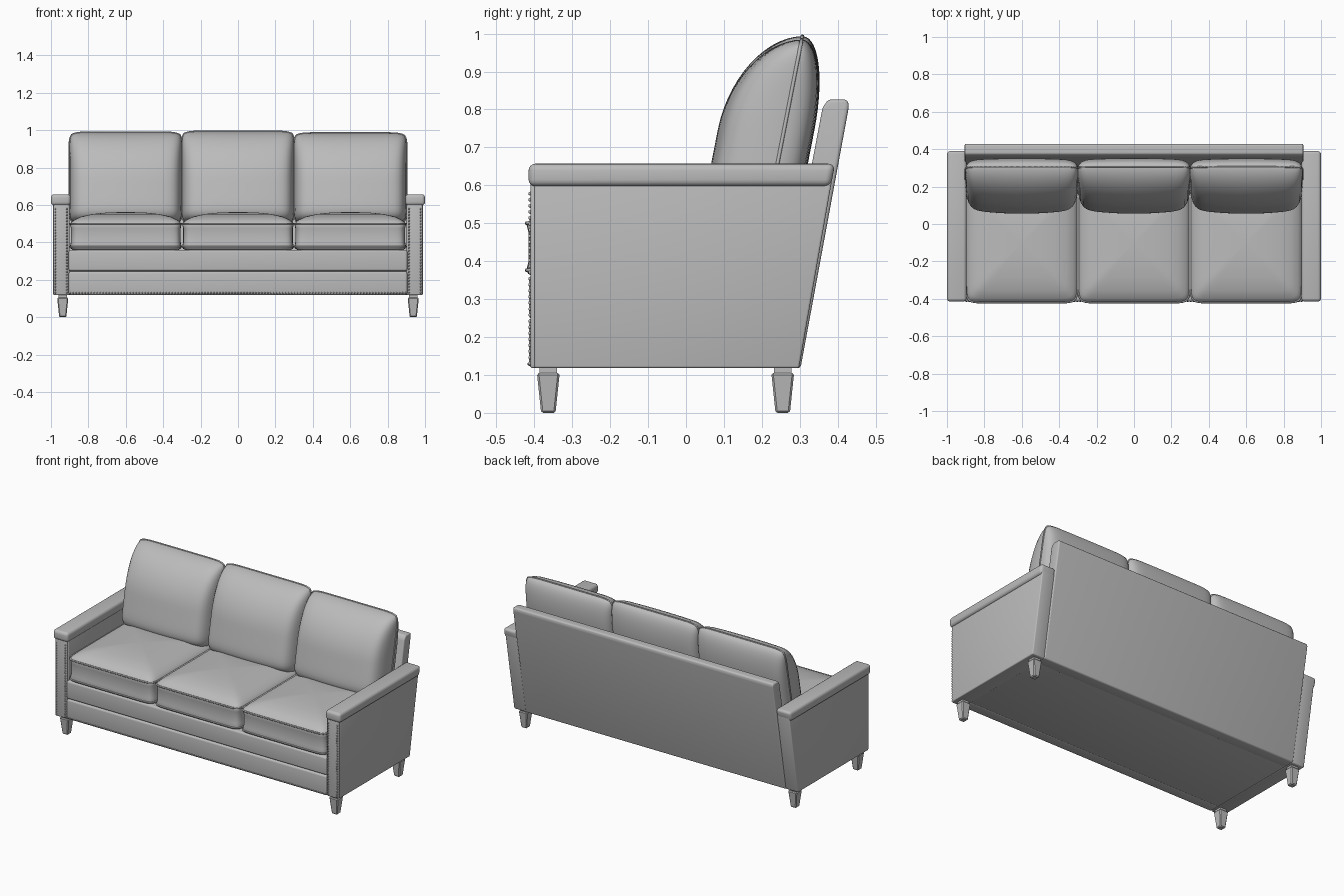
import bpy, bmesh, math
from mathutils import Vector, Matrix

if "Cube" in bpy.data.objects:
    bpy.data.objects.remove(bpy.data.objects["Cube"], do_unlink=True)

GREY = (0.5, 0.5, 0.5, 1)
fabric = bpy.data.materials.new("grey_upholstery")
fabric.use_nodes = True
fabric.diffuse_color = GREY
fabric.node_tree.nodes["Principled BSDF"].inputs["Base Color"].default_value = GREY


def finish(bm, name, angle=40):
    """Turn a bmesh into a smooth-shaded object."""
    bmesh.ops.recalc_face_normals(bm, faces=bm.faces)
    mesh = bpy.data.meshes.new(name)
    bm.to_mesh(mesh)
    bm.free()
    obj = bpy.data.objects.new(name, mesh)
    bpy.context.collection.objects.link(obj)
    mesh.materials.append(fabric)
    bpy.ops.object.select_all(action='DESELECT')
    obj.select_set(True)
    bpy.context.view_layer.objects.active = obj
    bpy.ops.object.shade_smooth_by_angle(angle=math.radians(angle))
    return obj


def prism(name, profile, x0, x1, bevel=0.008, segments=3):
    """Extrude a (y, z) profile along x and round its edges."""
    bm = bmesh.new()
    face = bm.faces.new([bm.verts.new((x0, y, z)) for y, z in profile])
    new = bmesh.ops.extrude_face_region(bm, geom=[face])["geom"]
    verts = [v for v in new if isinstance(v, bmesh.types.BMVert)]
    bmesh.ops.translate(bm, verts=verts, vec=(x1 - x0, 0, 0))
    if bevel:
        bmesh.ops.bevel(bm, geom=bm.edges[:], offset=bevel, segments=segments,
                        profile=0.5, affect='EDGES', clamp_overlap=True)
    return finish(bm, name)


def box_profile(y0, y1, z0, z1):
    return [(y0, z0), (y1, z0), (y1, z1), (y0, z1)]


def piping(name, points, radius=0.005):
    """Closed welt cord through the points."""
    curve = bpy.data.curves.new(name, 'CURVE')
    curve.dimensions = '3D'
    curve.bevel_depth = radius
    curve.bevel_resolution = 1
    spline = curve.splines.new('POLY')
    spline.points.add(len(points) - 1)
    for p, co in zip(spline.points, points):
        p.co = (*co, 1)
    spline.use_cyclic_u = True
    curve.materials.append(fabric)
    obj = bpy.data.objects.new(name, curve)
    bpy.context.collection.objects.link(obj)


def outline(t, power):
    """Point on a unit rounded square."""
    c, s = math.cos(t), math.sin(t)
    return (math.copysign(abs(c) ** (2 / power), c),
            math.copysign(abs(s) ** (2 / power), s))


def seat_cushion(name, cx):
    hw, hd, cy, n = 0.298, 0.32, -0.10, 96
    ring = [outline(2 * math.pi * (i + 0.5) / n, 14) for i in range(n)]
    layers = [(0.05, 0.36), (0.95, 0.36), (0.99, 0.367), (1, 0.38), (0.985, 0.40),
              (0.985, 0.475), (1, 0.495), (0.985, 0.505), (0.93, 0.52),
              (0.8, 0.538), (0.6, 0.551), (0.35, 0.559), (0.05, 0.562)]
    bm = bmesh.new()
    rows = [[bm.verts.new((cx + hw * k * x, cy + hd * k * y, z)) for x, y in ring]
            for k, z in layers]
    for a, b in zip(rows, rows[1:]):
        for i in range(n):
            j = (i + 1) % n
            bm.faces.new((a[i], a[j], b[j], b[i]))
    bm.faces.new(rows[0])
    bm.faces.new(rows[-1])
    finish(bm, name, 60)
    for part, z in (("upper", 0.5), ("lower", 0.376)):
        piping(f"{name}_{part}_piping",
               [(cx + hw * x, cy + hd * y, z) for x, y in ring])


def back_cushion(name, cx, top):
    hw, bottom, n = 0.302, 0.50, 28
    mid, hh = (top + bottom) / 2, (top - bottom) / 2
    steps = [math.sin(math.pi / 2 * (2 * i / n - 1)) for i in range(n + 1)]

    def point(u, v, depth):
        x = cx + hw * u * (1 - 0.05 * abs(v) ** 12)
        z = mid + hh * v * (1 - 0.05 * abs(u) ** 12)
        seam = 0.24 + 0.195 * (z - 0.65)
        rise = math.sqrt(max(0, 1 - abs(v) ** (2 if v > 0 else 8)))
        swell = math.sqrt(max(0, 1 - abs(u) ** 14)) * (1 - 0.14 * u * u)
        return Vector((x, seam + depth * rise * swell, z))

    bm = bmesh.new()
    for depth in (-0.175, 0.08):
        grid = [[bm.verts.new(point(u, v, depth)) for u in steps] for v in steps]
        for a, b in zip(grid, grid[1:]):
            for i in range(n):
                bm.faces.new((a[i], a[i + 1], b[i + 1], b[i]))
    bmesh.ops.remove_doubles(bm, verts=bm.verts[:], dist=0.0001)
    finish(bm, name, 70)
    loop = ([(u, -1) for u in steps[:-1]] + [(1, v) for v in steps[:-1]]
            + [(-u, 1) for u in steps[:-1]] + [(-1, -v) for v in steps[:-1]])
    piping(name + "_piping", [point(u, v, 0) for u, v in loop])


def leg(name, cx, cy):
    bm = bmesh.new()
    bmesh.ops.create_cube(bm, size=1)
    for v in bm.verts:
        half = 0.03 if v.co.z > 0 else 0.019
        v.co = (cx + math.copysign(half, v.co.x), cy + math.copysign(half, v.co.y),
                0.105 if v.co.z > 0 else 0)
    bmesh.ops.bevel(bm, geom=bm.edges[:], offset=0.005, segments=1, affect='EDGES')
    # narrow block joining the leg to the frame
    bmesh.ops.create_cube(bm, size=1, matrix=Matrix.Translation((cx, cy, 0.112))
                          @ Matrix.Diagonal((0.046, 0.046, 0.03, 1)))
    finish(bm, name, 25)


# Frame: seat deck, two padded front rails and the raked back
prism("seat_deck", box_profile(-0.39, 0.27, 0.12, 0.358), -0.905, 0.905, 0.004)
prism("lower_front_rail", box_profile(-0.414, -0.34, 0.118, 0.244), -0.905, 0.905, 0.012, 4)
prism("upper_front_rail", box_profile(-0.414, -0.34, 0.246, 0.36), -0.905, 0.905, 0.012, 4)
prism("back_panel", [(0.23, 0.118), (0.302, 0.118), (0.43, 0.81), (0.425, 0.826),
                     (0.375, 0.826), (0.36, 0.805)], -0.905, 0.905, 0.009, 4)

# Arms with raked rear edge, padded top and front facing
for side, s in (("left", 1), ("right", -1)):
    prism(side + "_arm_panel", [(-0.40, 0.118), (0.298, 0.118), (0.386, 0.62), (-0.40, 0.62)],
          s * 0.90, s * 0.988, 0.006)
    prism(side + "_arm_front", box_profile(-0.41, -0.38, 0.118, 0.61),
          s * 0.905, s * 0.985, 0.006)
    prism(side + "_arm_top", [(-0.415, 0.597), (0.382, 0.597), (0.393, 0.657), (-0.415, 0.657)],
          s * 0.895, s * 1.0, 0.018, 4)
    leg(side + "_front_leg", s * 0.937, -0.363)
    leg(side + "_rear_leg", s * 0.937, 0.255)

# Nailhead trim down the arm fronts and along the bottom rail
nails = bmesh.new()
spots = [(s * x, -0.411, 0.13 + 0.016 * i)
         for s in (-1, 1) for x in (0.914, 0.977) for i in range(29)]
spots += [(-0.896 + 0.016 * i, -0.413, 0.129) for i in range(113)]
for spot in spots:
    bmesh.ops.create_icosphere(nails, subdivisions=1, radius=0.0055,
                               matrix=Matrix.Translation(spot))
finish(nails, "nailhead_trim", 80)

# Cushions
for label, cx, top in (("right", -0.6, 0.988), ("middle", 0, 0.993), ("left", 0.6, 0.984)):
    seat_cushion(label + "_seat_cushion", cx)
    back_cushion(label + "_back_cushion", cx, top)
